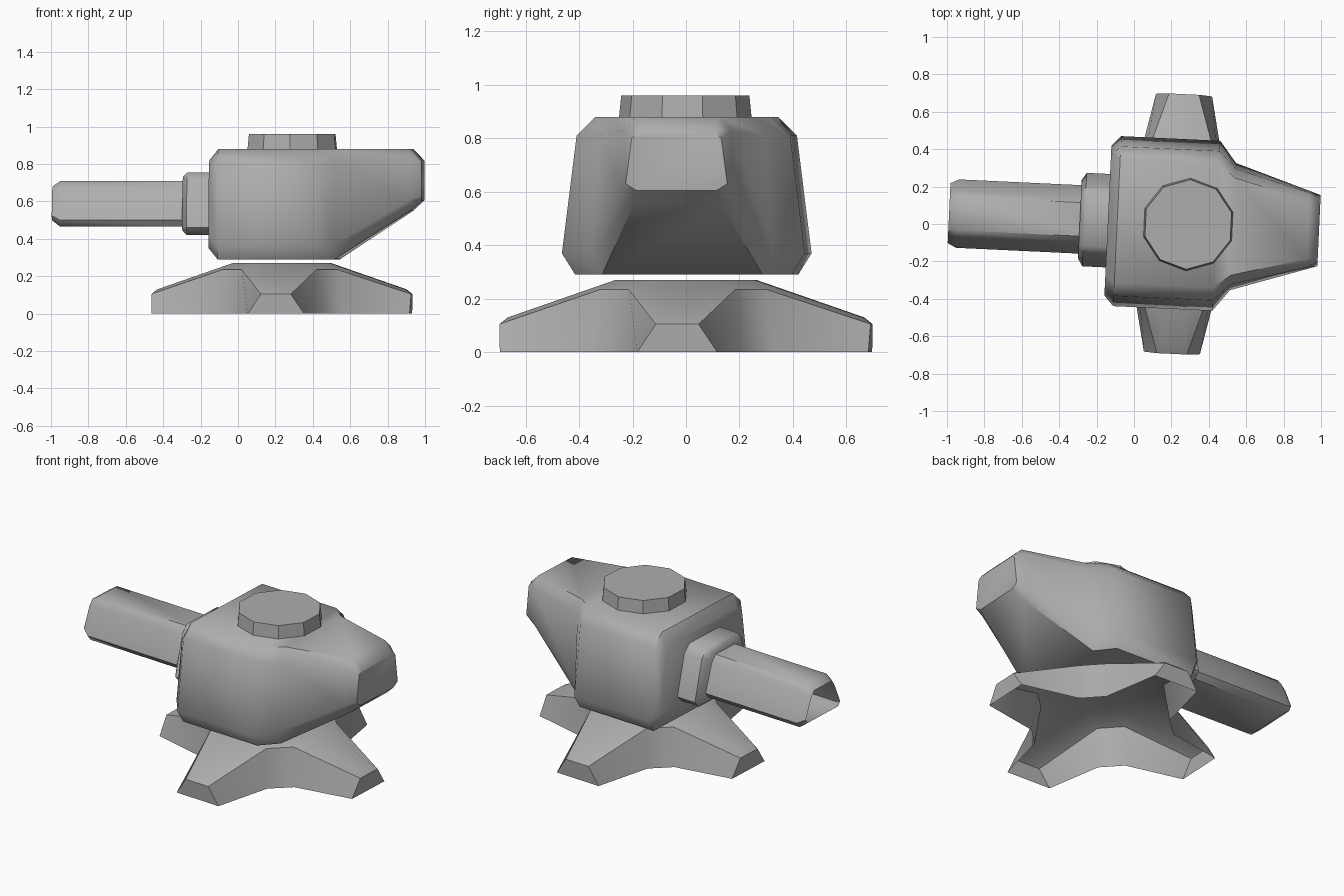
import bpy
import bmesh
from math import radians, cos, sin, tau
from mathutils import Matrix, Vector

cube = bpy.data.objects.get("Cube")
if cube:
    bpy.data.objects.remove(cube, do_unlink=True)

# Single grey metal
grey = bpy.data.materials.new("grey metal")
grey.use_nodes = True
colour = (0.42, 0.42, 0.42, 1.0)
grey.diffuse_color = colour
for node in grey.node_tree.nodes:
    if node.type == "BSDF_PRINCIPLED":
        node.inputs["Base Color"].default_value = colour

# Every part shares one pivot and a slight turn about the vertical axis
PIVOT = 0.235
TURN = radians(-2.7)


def finish(bm, name, angle):
    """Turn a bmesh into a placed, shaded object."""
    bmesh.ops.recalc_face_normals(bm, faces=bm.faces)
    mesh = bpy.data.meshes.new(name)
    bm.to_mesh(mesh)
    bm.free()
    mesh.materials.append(grey)
    obj = bpy.data.objects.new(name, mesh)
    bpy.context.collection.objects.link(obj)
    obj.location.x = PIVOT
    obj.rotation_euler.z = TURN
    bpy.ops.object.select_all(action="DESELECT")
    obj.select_set(True)
    bpy.context.view_layer.objects.active = obj
    bpy.ops.object.shade_smooth_by_angle(angle=radians(angle))
    return obj


def loft(name, sections, cap_rear=True, angle=47):
    """Skin mirrored cross-sections; each is x, then (half width, z) pairs going up."""
    bm = bmesh.new()
    rings = []
    for x, *half in sections:
        points = half + [(-w, z) for w, z in reversed(half)]
        rings.append([bm.verts.new((x - PIVOT, w, z)) for w, z in points])
    for a, b in zip(rings, rings[1:]):
        for i in range(len(a)):
            j = (i + 1) % len(a)
            bm.faces.new((a[i], a[j], b[j], b[i]))
    if cap_rear:
        bm.faces.new(rings[0])
    bm.faces.new(rings[-1])
    return finish(bm, name, angle)


# Turret body: chamfered box narrowing to a wedge nose
wide = [(0.405, 0.29), (0.455, 0.37), (0.40, 0.81), (0.33, 0.88)]
loft("turret_body", [
    (-0.14, (0.36, 0.35), (0.40, 0.41), (0.35, 0.77), (0.29, 0.82)),
    (-0.09, *wide),
    (0.44, *wide),
    (0.53, (0.30, 0.29), (0.34, 0.37), (0.31, 0.81), (0.26, 0.88)),
    (0.93, (0.165, 0.55), (0.21, 0.61), (0.20, 0.83), (0.155, 0.88)),
    (0.99, (0.15, 0.605), (0.19, 0.63), (0.168, 0.80), (0.145, 0.82)),
])

# Collar joining barrel and body
collar = [(0.21, 0.42), (0.25, 0.46), (0.185, 0.71), (0.14, 0.755)]
loft("barrel_collar", [
    (-0.29, (0.18, 0.445), (0.21, 0.48), (0.15, 0.695), (0.115, 0.73)),
    (-0.265, *collar),
    (-0.10, *collar),
])

# Hollow barrel, open at the muzzle
barrel = [(0.155, 0.465), (0.183, 0.50), (0.125, 0.67), (0.09, 0.71)]
loft("barrel", [
    (-0.99, (0.14, 0.50), (0.16, 0.525), (0.105, 0.65), (0.08, 0.68)),
    (-0.945, *barrel),
    (-0.20, *barrel),
], cap_rear=False)

# Ten-sided hatch on the roof
bm = bmesh.new()
bmesh.ops.create_cone(bm, cap_ends=True, segments=10, radius1=0.25, radius2=0.24,
                      depth=0.10, matrix=Matrix.Translation((0.055, 0, 0.91)))
hatch = finish(bm, "roof_hatch", 20)

# Star base: one leg repeated four times, open underneath
LEG = {
    "top": (0.26, 0.10, 0.27),
    "shoulder": (0.31, 0.20, 0.235),
    "ridge": (0.665, 0.06, 0.13),
    "toe": (0.695, 0.08, 0.105),
    "foot": (0.69, 0.15, 0),
    "inner": (0.335, 0.225, 0),
}
bm = bmesh.new()
legs = []
for k in range(4):
    spin = Matrix.Rotation(k * tau / 4, 3, "Z")
    legs.append({(n, s): bm.verts.new(spin @ Vector((x, s * y, z)))
                 for n, (x, y, z) in LEG.items() for s in (-1, 1)})

crown = []
for k, leg in enumerate(legs):
    after = legs[(k + 1) % 4]
    crown += [leg["top", -1], leg["top", 1]]
    # Upper ridge, rounded toe and end plate
    for a, b in (("top", "ridge"), ("ridge", "toe"), ("toe", "foot")):
        bm.faces.new((leg[a, -1], leg[b, -1], leg[b, 1], leg[a, 1]))
    # Sloping shoulders and side walls
    for s in (-1, 1):
        for loop in (("top", "ridge", "toe", "shoulder"),
                     ("shoulder", "toe", "foot", "inner")):
            bm.faces.new([leg[n, s] for n in loop])
    # Corner between neighbouring legs
    for a, b in (("top", "shoulder"), ("shoulder", "inner")):
        bm.faces.new((leg[a, 1], leg[b, 1], after[b, -1], after[a, -1]))
bm.faces.new(crown)
finish(bm, "star_base", 50)
